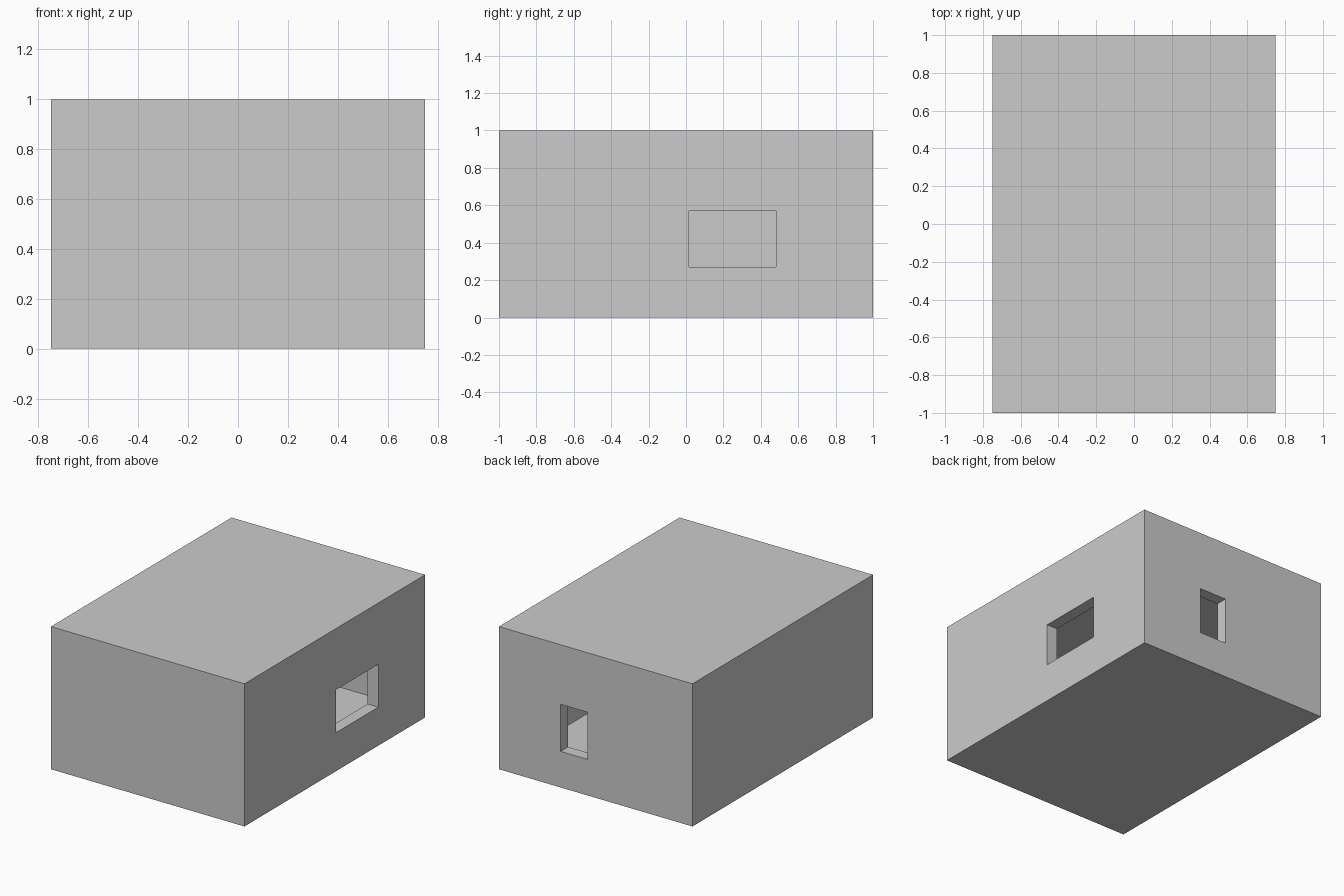
import bpy

if "Cube" in bpy.data.objects:
    bpy.data.objects.remove(bpy.data.objects["Cube"])

W, D, H = 1.5, 2.0, 1.0   # overall size
T = 0.083                 # wall, floor and roof thickness


def box(name, x, y, z):
    """Box from (min, max) ranges on each axis."""
    bpy.ops.mesh.primitive_cube_add(size=1, location=[sum(r) / 2 for r in (x, y, z)])
    ob = bpy.context.object
    ob.name = name
    ob.scale = [r[1] - r[0] for r in (x, y, z)]
    bpy.ops.object.transform_apply(location=False, rotation=False, scale=True)
    return ob


def cut(target, name, x, y, z):
    """Subtract a hidden box from the target."""
    cutter = box(name, x, y, z)
    cutter.hide_render = True
    cutter.display_type = 'WIRE'
    mod = target.modifiers.new(name, 'BOOLEAN')
    mod.operation = 'DIFFERENCE'
    mod.solver = 'EXACT'
    mod.object = cutter


# Floor slab
box("floor", (-W / 2, W / 2), (-D / 2, D / 2), (0, T))

# Walls and roof as one shell, open onto the floor
shell = box("walls_and_roof", (-W / 2, W / 2), (-D / 2, D / 2), (T, H))
cut(shell, "room_cutter", (-W / 2 + T, W / 2 - T), (-D / 2 + T, D / 2 - T), (-0.1, H - T))

# Window openings in the right and back walls
cut(shell, "right_window_cutter", (W / 2 - 2 * T, W / 2 + T), (0.015, 0.482), (0.27, 0.57))
cut(shell, "back_window_cutter", (0.062, 0.272), (D / 2 - 2 * T, D / 2 + T), (0.253, 0.583))
